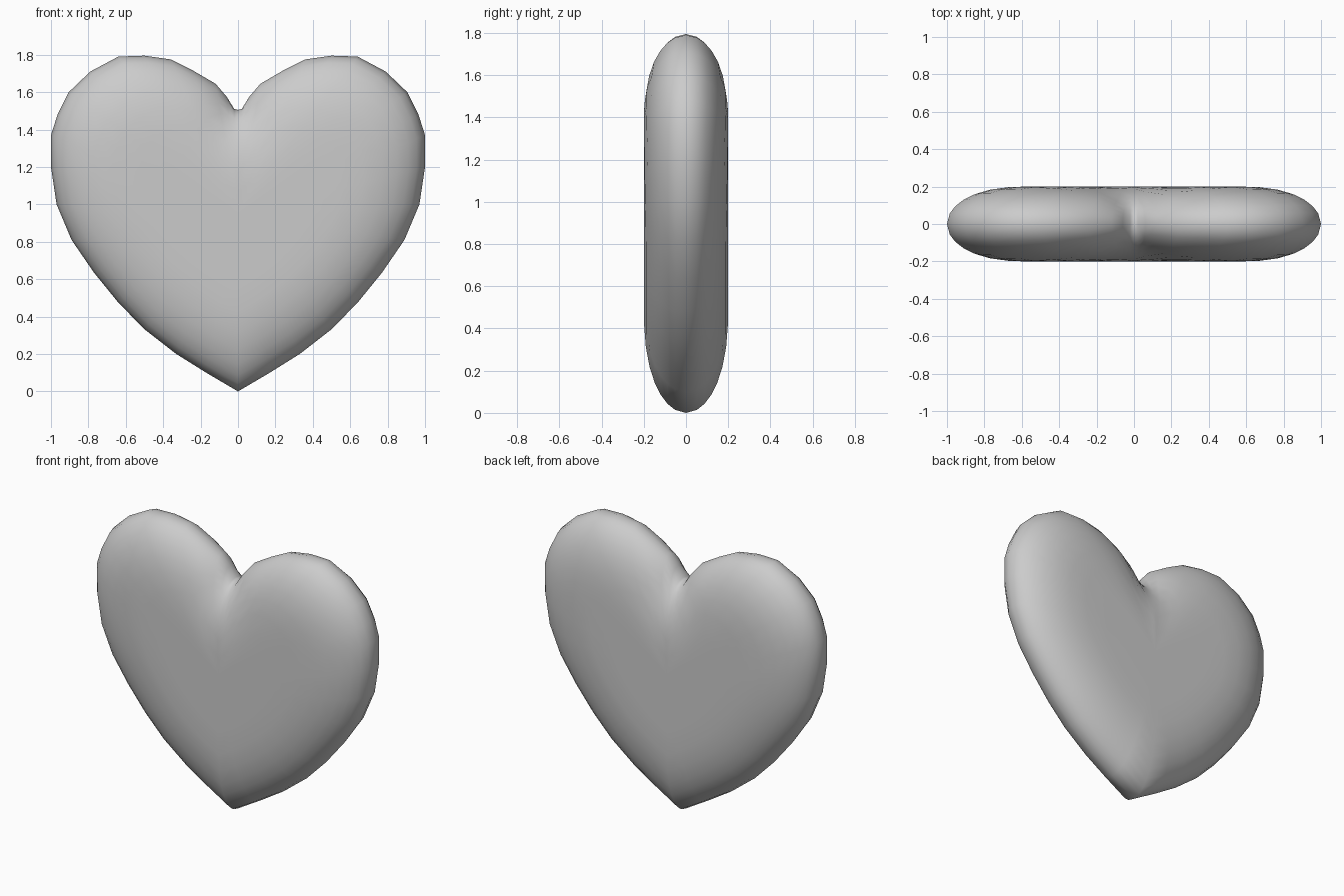
import bpy, bmesh, math
from mathutils import Vector
from mathutils.geometry import intersect_point_line

if "Cube" in bpy.data.objects:
    bpy.data.objects.remove(bpy.data.objects["Cube"])

# Right half of the heart outline (x, z), tip to notch
HALF = [(0, 0), (.17, .1), (.33, .2), (.5, .332), (.64, .475), (.77, .635),
        (.89, .81), (.97, 1.0), (1, 1.2), (1, 1.37), (.965, 1.48), (.905, 1.6),
        (.79, 1.71), (.64, 1.79), (.5, 1.795), (.36, 1.775), (.24, 1.715),
        (.12, 1.645), (.06, 1.575), (.02, 1.51), (0, 1.505)]
OUTLINE = [Vector(p) for p in HALF + [(-x, z) for x, z in HALF[-2:0:-1]]]
CENTRE = Vector((0, .95))
N = len(OUTLINE)
RINGS = [.985, .955, .91, .85, .77, .67, .55, .4, .2]


def edge_distance(p):
    """Shortest distance from a point to the outline."""
    best = 9.0
    for i, a in enumerate(OUTLINE):
        b = OUTLINE[(i + 1) % N]
        q, t = intersect_point_line(p, a, b)
        q = a.lerp(b, min(max(t, 0), 1))
        best = min(best, (p - q.to_2d()).length)
    return best


def half_depth(p):
    """Pillow thickness: rounded rim, flat middle."""
    u = min(edge_distance(p) / .42, 1)
    return .2 * math.sqrt(1 - (1 - u) ** 2.3)


# Puffed heart: shared rim, then rings shrinking to the centre on each face
bm = bmesh.new()
rim = [bm.verts.new((p.x, 0, p.y)) for p in OUTLINE]
for side in (-1, 1):
    prev = rim
    for s in RINGS:
        pts = [CENTRE.lerp(p, s) for p in OUTLINE]
        ring = [bm.verts.new((p.x, side * half_depth(p), p.y)) for p in pts]
        for i in range(N):
            j = (i + 1) % N
            bm.faces.new((prev[i], prev[j], ring[j], ring[i]))
        prev = ring
    mid = bm.verts.new((0, side * half_depth(CENTRE), CENTRE.y))
    for i in range(N):
        bm.faces.new((prev[i], prev[(i + 1) % N], mid))
bmesh.ops.recalc_face_normals(bm, faces=bm.faces)
for f in bm.faces:
    f.smooth = True

mesh = bpy.data.meshes.new("heart")
bm.to_mesh(mesh)
bm.free()
heart = bpy.data.objects.new("heart", mesh)
bpy.context.collection.objects.link(heart)
